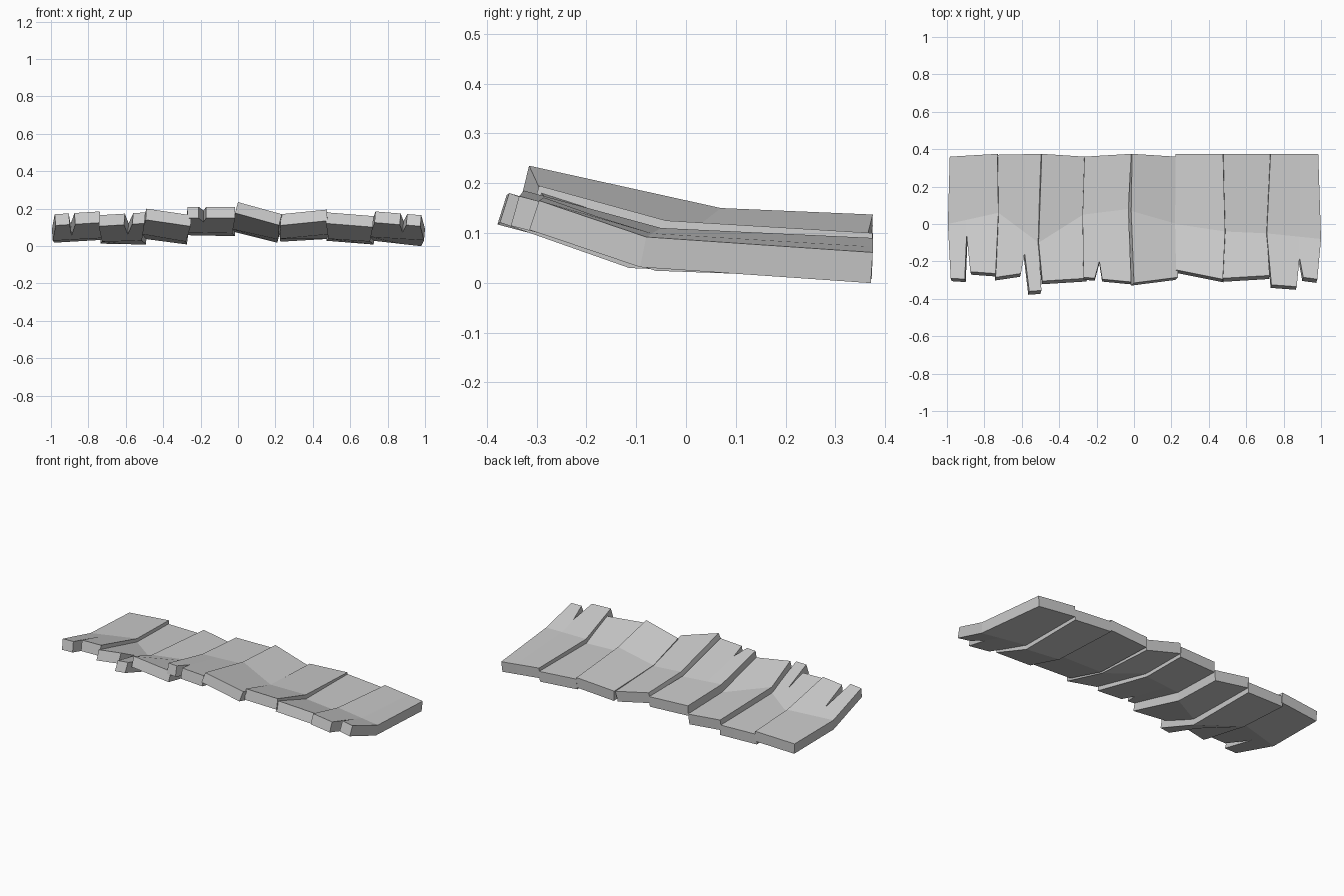
import bpy
import bmesh

THICKNESS = 0.062

cube = bpy.data.objects.get("Cube")
if cube:
    bpy.data.objects.remove(cube, do_unlink=True)

grey = bpy.data.materials.new("weathered grey")
grey.use_nodes = True
colour = (0.6, 0.6, 0.6, 1.0)
grey.diffuse_color = colour
grey.node_tree.nodes["Principled BSDF"].inputs["Base Color"].default_value = colour


def mix(a, b, t):
    return tuple(p + (q - p) * t for p, q in zip(a, b))


def plank(name, left, right, notch=None):
    """Bent board. Each edge lists its top points at front, bend and back.
    A notch lists (x, y) of its left lip, tip and right lip."""
    bm = bmesh.new()

    def add(co):
        return bm.verts.new(co)

    fl, ml, bl = (add(p) for p in left)
    fr, mr, br = (add(p) for p in right)
    if notch:
        # split the board along a line running back from the notch tip
        lip_l, tip, lip_r = notch

        def on_row(row, x):
            t = (x - left[row][0]) / (right[row][0] - left[row][0])
            return mix(left[row], right[row], t)

        front, bend = on_row(0, tip[0]), on_row(1, tip[0])
        t = (tip[1] - front[1]) / (bend[1] - front[1])
        v_tip = add((*tip, mix(front, bend, t)[2]))
        v_l = add((*lip_l, on_row(0, lip_l[0])[2]))
        v_r = add((*lip_r, on_row(0, lip_r[0])[2]))
        v_bend, v_back = add(bend), add(on_row(2, tip[0]))
        faces = [(fl, v_l, v_tip, v_bend, ml), (v_r, fr, mr, v_bend, v_tip),
                 (ml, v_bend, v_back, bl), (v_bend, mr, br, v_back)]
    else:
        faces = [(fl, fr, mr, ml), (ml, mr, br, bl)]
    for f in faces:
        bm.faces.new(f)
    bm.normal_update()
    mesh = bpy.data.meshes.new(name)
    bm.to_mesh(mesh)
    bm.free()
    mesh.materials.append(grey)
    obj = bpy.data.objects.new(name, mesh)
    bpy.context.collection.objects.link(obj)
    solid = obj.modifiers.new("thickness", "SOLIDIFY")
    solid.thickness = THICKNESS
    solid.offset = -1


# Boards from the right end to the left end
plank("plank_1",
      [(-.98, -.29, .17), (-.995, 0, .09), (-.985, .36, .08)],
      [(-.74, -.265, .185), (-.725, .06, .105), (-.73, .375, .095)],
      [(-.905, -.295), (-.895, -.06), (-.875, -.255)])
plank("plank_2",
      [(-.74, -.285, .165), (-.725, .06, .085), (-.735, .37, .075)],
      [(-.495, -.355, .18), (-.51, -.1, .09), (-.49, .375, .07)],
      [(-.605, -.265), (-.585, -.155), (-.56, -.36)])
plank("plank_3",
      [(-.49, -.305, .2), (-.51, -.1, .125), (-.493, .375, .1)],
      [(-.25, -.29, .165), (-.272, .05, .085), (-.265, .36, .07)])
plank("plank_4",
      [(-.27, -.285, .21), (-.275, .05, .135), (-.265, .36, .12)],
      [(-.015, -.31, .21), (-.03, .08, .13), (-.015, .375, .115)],
      [(-.21, -.29), (-.185, -.2), (-.17, -.295)])
plank("plank_5",
      [(0, -.315, .235), (-.015, .07, .15), (-.01, .375, .137)],
      [(.235, -.285, .17), (.23, 0, .095), (.225, .36, .078)])
plank("plank_6",
      [(.225, -.245, .17), (.22, 0, .1), (.222, .375, .085)],
      [(.475, -.295, .195), (.487, -.04, .125), (.476, .375, .1)])
plank("plank_7",
      [(.475, -.29, .18), (.487, -.04, .1), (.478, .375, .09)],
      [(.725, -.275, .16), (.71, -.05, .085), (.73, .375, .07)])
plank("plank_8",
      [(.735, -.325, .185), (.71, -.05, .11), (.73, .375, .09)],
      [(.98, -.295, .165), (1, -.08, .092), (.985, .375, .061)],
      [(.87, -.335), (.885, -.18), (.905, -.285)])
